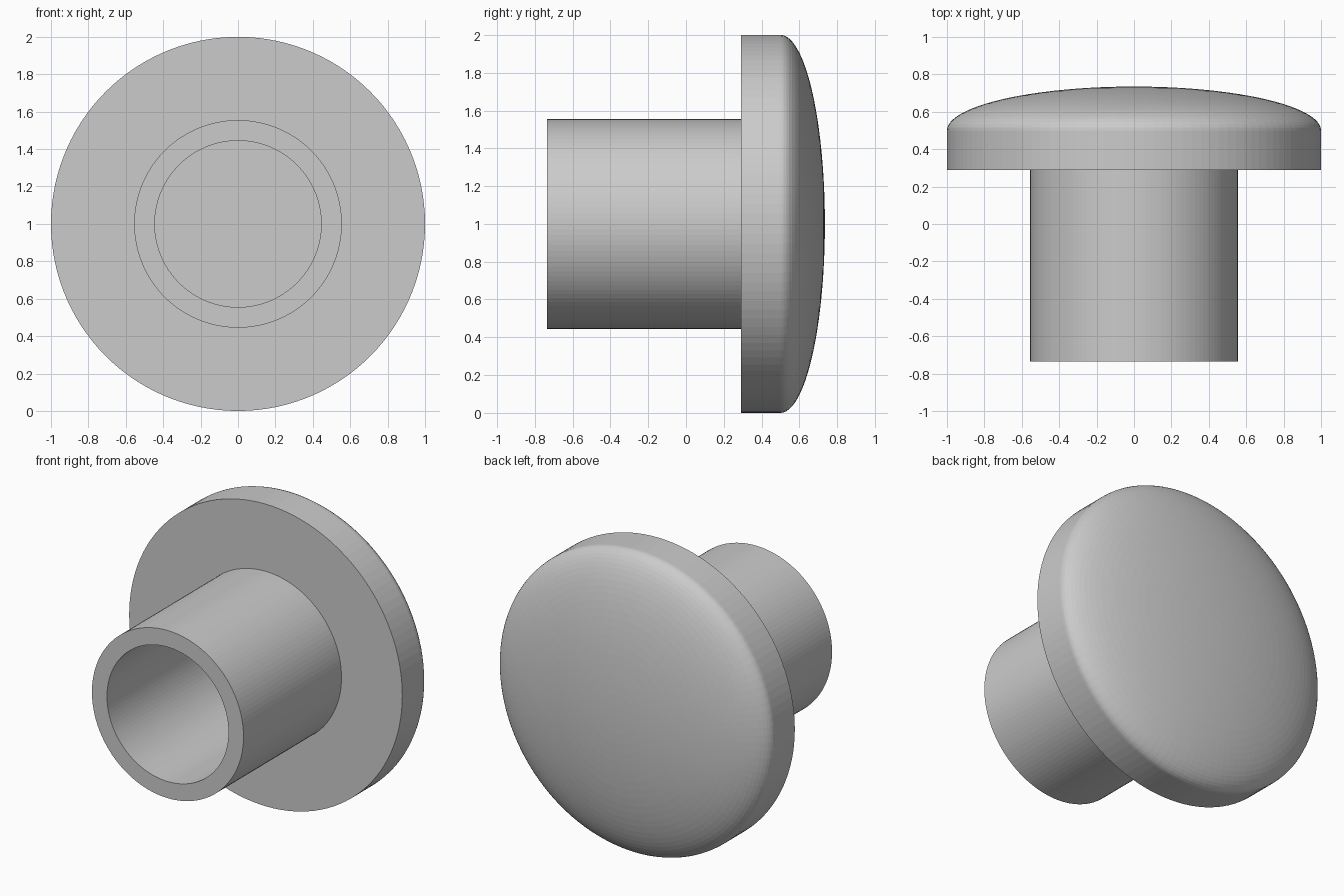
import bpy
import bmesh
from math import sin, cos, pi

cube = bpy.data.objects.get("Cube")
if cube:
    bpy.data.objects.remove(cube, do_unlink=True)

SIDES = 120
grey = bpy.data.materials.new("light_grey")
grey.use_nodes = True
colour = (0.6, 0.6, 0.6, 1)
grey.diffuse_color = colour
grey.node_tree.nodes["Principled BSDF"].inputs["Base Color"].default_value = colour


def lathe(name, profile):
    """Spin (radius, y) points about the y axis at z = 1."""
    bm = bmesh.new()
    verts = [bm.verts.new((r, y, 1)) for r, y in profile]
    edges = [bm.edges.new(pair) for pair in zip(verts, verts[1:])]
    bmesh.ops.spin(bm, geom=verts + edges, cent=(0, 0, 1), axis=(0, 1, 0),
                   angle=2 * pi, steps=SIDES, use_merge=False)
    bmesh.ops.remove_doubles(bm, verts=bm.verts, dist=0.0001)
    bmesh.ops.recalc_face_normals(bm, faces=bm.faces)
    mesh = bpy.data.meshes.new(name)
    bm.to_mesh(mesh)
    bm.free()
    mesh.materials.append(grey)
    obj = bpy.data.objects.new(name, mesh)
    bpy.context.collection.objects.link(obj)
    return obj


# One closed solid: hollow stem, flat flange and elliptical domed cap
FLANGE, RIM, CROWN, TIP = 0.29, 0.5, 0.735, -0.735
stem = [(0, FLANGE), (0.445, FLANGE), (0.445, TIP), (0.555, TIP), (0.555, FLANGE)]
STEPS = 24
dome = [(cos(pi / 2 * i / STEPS), RIM + (CROWN - RIM) * sin(pi / 2 * i / STEPS))
        for i in range(STEPS)]
lathe("domed_knob", stem + [(1, FLANGE)] + dome + [(0, CROWN)])
